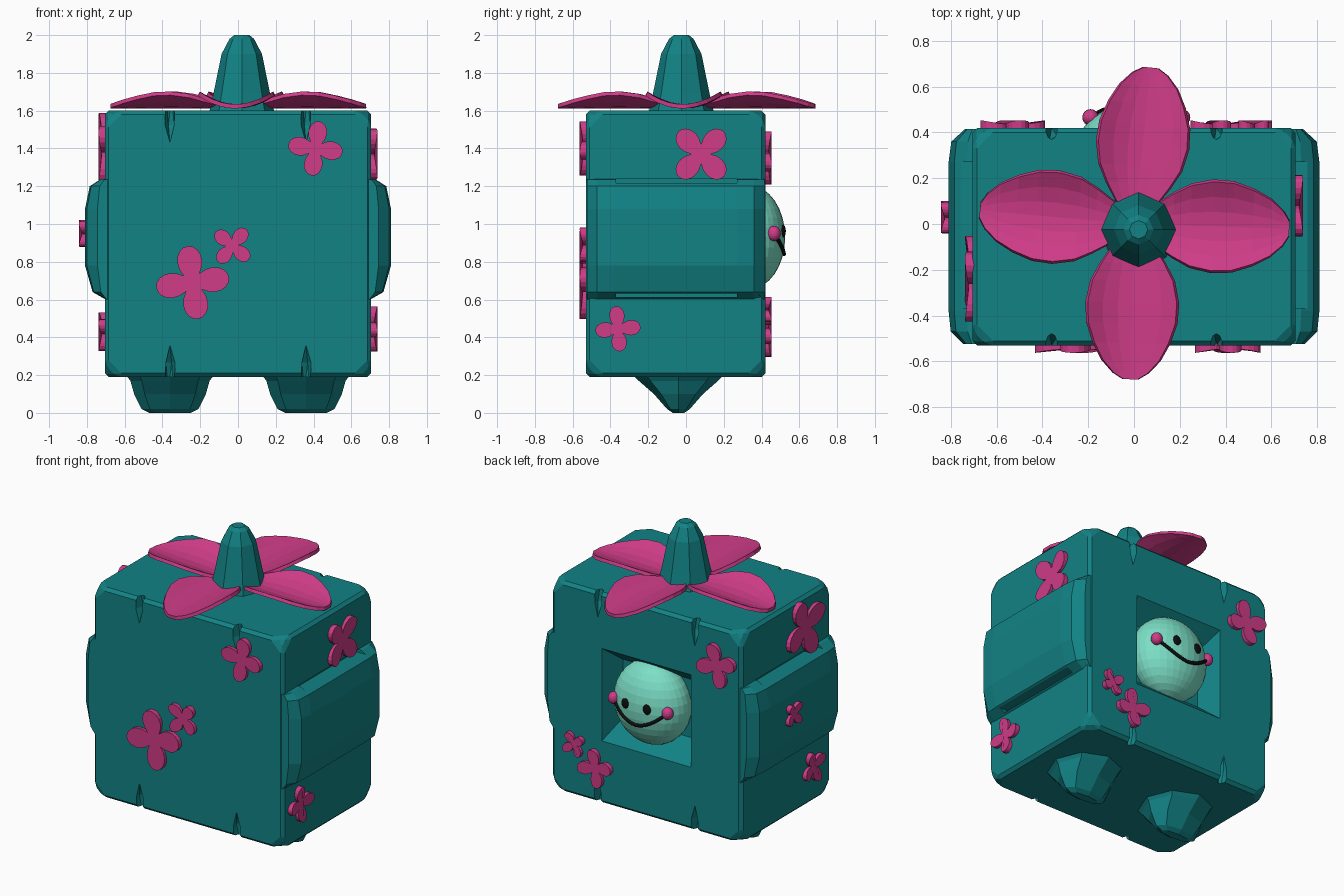
import bpy, bmesh, math
from mathutils import Matrix, Vector

if "Cube" in bpy.data.objects:
    bpy.data.objects.remove(bpy.data.objects["Cube"])


def mat(name, col):
    m = bpy.data.materials.new(name)
    m.diffuse_color = (*col, 1)
    m.use_nodes = True
    m.node_tree.nodes["Principled BSDF"].inputs["Base Color"].default_value = m.diffuse_color
    return m


TEAL = mat("teal", (0.006, 0.225, 0.235))
PINK = mat("pink", (0.62, 0.045, 0.245))
MINT = mat("mint", (0.20, 0.74, 0.57))
BLACK = mat("black", (0.004, 0.004, 0.004))


def finish(bm, name, m):
    bmesh.ops.recalc_face_normals(bm, faces=bm.faces[:])
    me = bpy.data.meshes.new(name)
    bm.to_mesh(me)
    bm.free()
    ob = bpy.data.objects.new(name, me)
    bpy.context.collection.objects.link(ob)
    me.materials.append(m)
    return ob


def loft(rings, name, m):
    """Closed skin through rings of equal point count."""
    bm = bmesh.new()
    rs = [[bm.verts.new(p) for p in r] for r in rings]
    n = len(rs[0])
    for a, b in zip(rs, rs[1:]):
        for i in range(n):
            bm.faces.new((a[i], a[(i + 1) % n], b[(i + 1) % n], b[i]))
    bm.faces.new(rs[0])
    bm.faces.new(rs[-1])
    return finish(bm, name, m)


def box_ring(x, y, z0, z1):
    return [(-x, y, z0), (x, y, z0), (x, y, z1), (-x, y, z1)]


def boolean(target, tool, op):
    md = target.modifiers.new(op.lower(), 'BOOLEAN')
    md.operation, md.object, md.solver = op, tool, 'EXACT'
    tool.hide_render = True
    tool.hide_set(True)


def ball(name, m, loc, radii, seg, ring):
    bm = bmesh.new()
    bmesh.ops.create_uvsphere(bm, u_segments=seg, v_segments=ring, radius=1)
    bm.transform(Matrix.Translation(loc) @ Matrix.Diagonal((*radii, 1)))
    return finish(bm, name, m)


# Body: box with clipped corners and slim edge bevels
bm = bmesh.new()
bmesh.ops.create_cube(bm, size=1)
bm.transform(Matrix.Translation((0, -0.055, 0.895)) @ Matrix.Diagonal((1.41, 0.95, 1.41, 1)))
bmesh.ops.bevel(bm, geom=bm.verts[:], offset=0.08, affect='VERTICES', segments=1)
bmesh.ops.bevel(bm, geom=bm.edges[:], offset=0.02, affect='EDGES', segments=1)
body = finish(bm, "body", TEAL)

# Side bulges
bulge = [(0.6, 0.59), (0.70, 0.60), (0.77, 0.64), (0.81, 0.78),
         (0.81, 1.08), (0.785, 1.2), (0.73, 1.235), (0.6, 1.25)]
for s in (-1, 1):
    rings = [[(s * (0.69 + (x - 0.69) * (k if x > 0.69 else 1)), y, z) for x, z in bulge]
             for y, k in ((-0.525, 0.45), (-0.47, 0.92), (-0.38, 1), (0.27, 1), (0.36, 0.9), (0.415, 0.4))]
    boolean(body, loft(rings, "side_bulge", TEAL), 'UNION')

# Recess for the face
boolean(body, loft([box_ring(0.27, 0.28, 0.73, 1.12), box_ring(0.33, 0.42, 0.61, 1.23),
                    box_ring(0.33, 0.5, 0.61, 1.23)], "recess_cutter", TEAL), 'DIFFERENCE')

# Side grooves above and below the bulges, and dents along the front and back edges
bm = bmesh.new()
for s in (-1, 1):
    for z in (0.622, 1.228):
        r = bmesh.ops.create_cube(bm, size=1)
        bmesh.ops.transform(bm, verts=r['verts'], matrix=Matrix.Translation((s * 0.735, -0.05, z))
                            @ Matrix.Diagonal((0.10, 0.64, 0.022, 1)))
    for y in (-0.53, 0.42):
        for z in (0.19, 1.6):
            r = bmesh.ops.create_icosphere(bm, subdivisions=1, radius=1)
            bmesh.ops.transform(bm, verts=r['verts'], matrix=Matrix.Translation((s * 0.36, y, z))
                                @ Matrix.Diagonal((0.03, 0.06, 0.17, 1)))
boolean(body, finish(bm, "groove_cutter", TEAL), 'DIFFERENCE')


# Stem and feet: eight-sided stacks
def octagon(cx, cy, rx, ry, z):
    return [(cx + rx * math.cos(i * math.pi / 4), cy + ry * math.sin(i * math.pi / 4), z) for i in range(8)]


loft([octagon(0.02, -0.025, r, r, z) for r, z in
      ((0.175, 1.58), (0.15, 1.69), (0.107, 1.9), (0.065, 1.98), (0.04, 2.0))], "stem", TEAL)
for s in (-1, 1):
    loft([octagon(s * 0.36, -0.04, rx, ry, z) for rx, ry, z in
          ((0.24, 0.25, 0.21), (0.21, 0.21, 0.17), (0.19, 0.13, 0.10), (0.15, 0.06, 0.02), (0.11, 0.03, 0.0))],
         "foot", TEAL)

# Big cupped petals around the stem: (tip, sideways shift of the middle)
widths = [(0.02, 0.03), (0.15, 0.10), (0.25, 0.145), (0.36, 0.185), (0.5, 0.205), (0.63, 0.20),
          (0.76, 0.17), (0.87, 0.13), (0.95, 0.08), (0.99, 0.035)]
for tip in ((0.685, -0.02), (0.075, 0.69), (-0.68, 0.06), (-0.015, -0.685)):
    tip = Vector(tip)
    side = Vector((-tip.y, tip.x)).normalized()
    bm = bmesh.new()
    rows = []
    for t, w in widths:
        c = tip * t
        rows.append([bm.verts.new((*(c + side * w * k), 1.612 + 0.07 * (w * k / 0.205) ** 2))
                     for k in (-1, -0.67, -0.33, 0, 0.33, 0.67, 1)])
    for a, b in zip(rows, rows[1:]):
        for i in range(6):
            bm.faces.new((a[i], b[i], b[i + 1], a[i + 1]))
    ob = finish(bm, "petal", PINK)
    if ob.data.polygons[0].normal.z < 0:
        ob.data.flip_normals()
    md = ob.modifiers.new("thickness", 'SOLIDIFY')
    md.thickness, md.offset = 0.022, 1


# Small four-petal blossoms: centre, face normal, radius, turn in degrees
def blossom(loc, normal, radius, turn):
    n = Vector(normal)
    right = Vector((0, 0, 1)).cross(n)
    frame = Matrix((right, (0, 0, 1), n)).transposed()
    rings = []
    for d in (-0.015, 0.025):
        ring = []
        for i in range(48):
            a = i * math.tau / 48
            r = radius * (0.30 + 0.70 * abs(math.cos(2 * a)) ** 0.9)
            b = a + math.radians(turn)
            lift = 0.008 * math.cos(4 * a) if d > 0 else 0
            ring.append(Vector(loc) + frame @ Vector((r * math.cos(b), r * math.sin(b), d + lift)))
        rings.append(ring)
    loft(rings, "blossom", PINK)


F, B, R, L = (0, -1, 0), (0, 1, 0), (1, 0, 0), (-1, 0, 0)
for args in (((0.41, -0.53, 1.40), F, 0.145, -8), ((-0.03, -0.53, 0.885), F, 0.115, 50),
             ((-0.24, -0.53, 0.69), F, 0.195, 8),
             ((0.705, 0.08, 1.37), R, 0.17, 45), ((0.705, -0.36, 0.445), R, 0.12, 5),
             ((-0.705, -0.24, 1.40), L, 0.20, 25), ((-0.81, 0.03, 0.95), L, 0.085, 40),
             ((-0.705, -0.33, 0.43), L, 0.11, 25),
             ((-0.53, 0.42, 1.35), B, 0.145, 15), ((0.53, 0.42, 0.54), B, 0.085, 35),
             ((0.37, 0.42, 0.42), B, 0.125, 10)):
    blossom(*args)

# Face
C, RAD = Vector((0.01, 0.335, 0.93)), (0.26, 0.19, 0.275)
ball("face", MINT, C, RAD, 32, 16)


def on_face(x, z, out=0.0):
    q = 1 - (x / RAD[0]) ** 2 - ((z - C.z) / RAD[2]) ** 2
    return Vector((C.x + x, C.y + RAD[1] * math.sqrt(max(q, 0)) + out, z))


for s in (-1, 1):
    ball("cheek", PINK, on_face(s * 0.2, 0.95, 0.01), (0.036, 0.036, 0.04), 16, 10)
    ball("eye", BLACK, on_face(s * 0.08, 0.962), (0.028, 0.014, 0.033), 16, 10)

# Smile
cu = bpy.data.curves.new("smile", 'CURVE')
cu.dimensions = '3D'
cu.bevel_depth, cu.bevel_resolution, cu.use_fill_caps = 0.011, 2, True
sp = cu.splines.new('POLY')
sp.points.add(16)
for i, p in enumerate(sp.points):
    x = -0.19 + 0.38 * i / 16
    p.co = (*on_face(x, 0.84 + 0.10 * abs(x / 0.19) ** 1.8, 0.004), 1)
cu.materials.append(BLACK)
bpy.context.collection.objects.link(bpy.data.objects.new("smile", cu))
